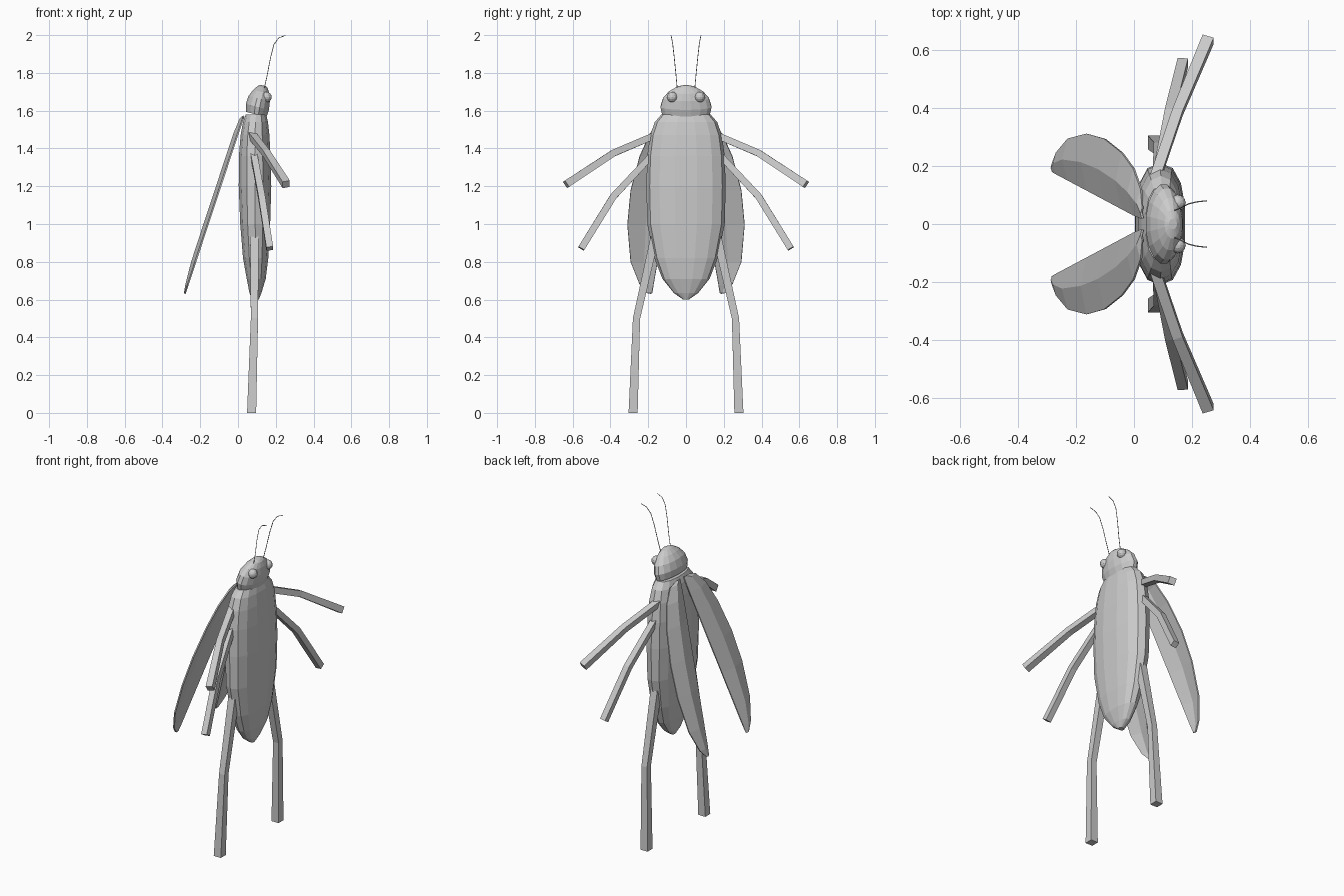
import bpy, bmesh, math
from mathutils import Vector

if "Cube" in bpy.data.objects:
    bpy.data.objects.remove(bpy.data.objects["Cube"])


def make_object(name, bm):
    bmesh.ops.recalc_face_normals(bm, faces=bm.faces)
    mesh = bpy.data.meshes.new(name)
    bm.to_mesh(mesh)
    bm.free()
    ob = bpy.data.objects.new(name, mesh)
    bpy.context.collection.objects.link(ob)
    return ob


def loft(name, rings, sides, power=1.0, tilt=0.0):
    """Skin elliptical rings of (z, x min, x max, half width)."""
    bm = bmesh.new()
    loops = []
    for z, x0, x1, ry in rings:
        cx, rx = (x0 + x1) / 2, (x1 - x0) / 2
        loop = []
        for i in range(sides):
            a = 2 * math.pi * (i + 0.5) / sides
            c, s = math.cos(a), math.sin(a)
            dx = rx * math.copysign(abs(c) ** power, c)
            dy = ry * math.copysign(abs(s) ** power, s)
            loop.append(bm.verts.new((cx + dx, dy, z - tilt * dx)))
        loops.append(loop)
    for a, b in zip(loops, loops[1:]):
        for i in range(sides):
            j = (i + 1) % sides
            bm.faces.new((a[i], a[j], b[j], b[i]))
    bm.faces.new(loops[0])
    bm.faces.new(loops[-1])
    return make_object(name, bm)


def leg(name, path, widths, side):
    """Square tube through the joints, mitred at the knee."""
    pts = [Vector((x, side * y, z)) for x, y, z in path]
    bm = bmesh.new()
    loops = []
    for i, p in enumerate(pts):
        d = (pts[min(i + 1, len(pts) - 1)] - pts[max(i - 1, 0)]).normalized()
        u = Vector((1, 0, 0))
        u = (u - d * u.dot(d)).normalized()
        v = d.cross(u)
        h = widths[i] / 2
        if i == len(pts) - 1 and p.z < 0.1:
            u, v = Vector((1, 0, 0)), Vector((0, -1, 0))
            v = v if d.cross(u).y < 0 else -v
        loops.append([bm.verts.new(p + u * a * h + v * b * h)
                      for a, b in ((1, 1), (-1, 1), (-1, -1), (1, -1))])
    for a, b in zip(loops, loops[1:]):
        for i in range(4):
            j = (i + 1) % 4
            bm.faces.new((a[i], a[j], b[j], b[i]))
    bm.faces.new(loops[0])
    bm.faces.new(loops[-1])
    return make_object(name, bm)


# Body and head
loft("body", [(0.60, 0.075, 0.11, 0.015), (0.635, 0.06, 0.125, 0.065),
              (0.71, 0.045, 0.148, 0.125), (0.82, 0.025, 0.162, 0.168),
              (1.00, 0.01, 0.172, 0.205), (1.20, 0.002, 0.178, 0.21),
              (1.36, 0.003, 0.174, 0.205), (1.47, 0.012, 0.168, 0.19),
              (1.54, 0.025, 0.16, 0.165), (1.58, 0.04, 0.15, 0.13)], 14, 0.85)
loft("head", [(1.58, 0.042, 0.152, 0.128), (1.62, 0.04, 0.165, 0.138),
              (1.665, 0.055, 0.17, 0.124), (1.70, 0.08, 0.167, 0.092),
              (1.725, 0.105, 0.158, 0.05), (1.733, 0.12, 0.148, 0.018)],
     16, 1.0, 0.25)

# Wing outline from hinge round the outer edge to the tip: (x, y)
outline = [(0.03, 0.055), (0.025, 0.12), (0.0, 0.19), (-0.04, 0.245),
           (-0.10, 0.293), (-0.16, 0.31), (-0.225, 0.293), (-0.265, 0.245),
           (-0.28, 0.205), (-0.28, 0.185)]


def wing_z(x):
    return 1.57 + (x - 0.03) * 3.02


for side, label in ((1, "left"), (-1, "right")):
    # Wing blade: outer edge, raised middle line, straight inner edge
    bm = bmesh.new()
    rows = []
    for x, y in outline:
        inner = max(0.02, 0.02 + (0.02 - x) * 0.533)
        row = []
        for t, camber in ((0, 0), (0.5, 0.02), (1, 0)):
            yy = inner + (y - inner) * t
            bulge = camber * min(1, (y - inner) / 0.15)
            row.append(bm.verts.new((x - bulge, side * yy, wing_z(x))))
        rows.append(row)
    for a, b in zip(rows, rows[1:]):
        for i in range(2):
            bm.faces.new((a[i], a[i + 1], b[i + 1], b[i]))
    wing = make_object(label + "_wing", bm)
    mod = wing.modifiers.new("thickness", "SOLIDIFY")
    mod.thickness = 0.008
    mod.offset = 0

    # Legs
    leg(label + "_front_leg", [(0.07, 0.15, 1.475), (0.15, 0.385, 1.375),
                               (0.255, 0.635, 1.21)], (0.036, 0.036, 0.04), side)
    leg(label + "_middle_leg", [(0.08, 0.16, 1.385), (0.125, 0.385, 1.145),
                                (0.168, 0.555, 0.87)], (0.034, 0.036, 0.036), side)
    leg(label + "_hind_leg", [(0.087, 0.165, 0.93), (0.087, 0.262, 0.50),
                              (0.072, 0.28, 0.0)], (0.045, 0.038, 0.048), side)

    # Eye
    bm = bmesh.new()
    bmesh.ops.create_uvsphere(bm, u_segments=12, v_segments=8, radius=0.028)
    bmesh.ops.translate(bm, verts=bm.verts, vec=(0.15, side * 0.073, 1.672))
    make_object(label + "_eye", bm)

    # Antenna
    curve = bpy.data.curves.new(label + "_antenna", "CURVE")
    curve.dimensions = "3D"
    curve.bevel_depth = 0.002
    curve.bevel_resolution = 0
    path = [(0.135, 0.045, 1.70), (0.155, 0.053, 1.79), (0.172, 0.062, 1.88),
            (0.19, 0.07, 1.95), (0.215, 0.076, 1.985), (0.25, 0.08, 1.998)]
    spline = curve.splines.new("POLY")
    spline.points.add(len(path) - 1)
    for point, (x, y, z) in zip(spline.points, path):
        point.co = (x, side * y, z, 1)
    ob = bpy.data.objects.new(label + "_antenna", curve)
    bpy.context.collection.objects.link(ob)
